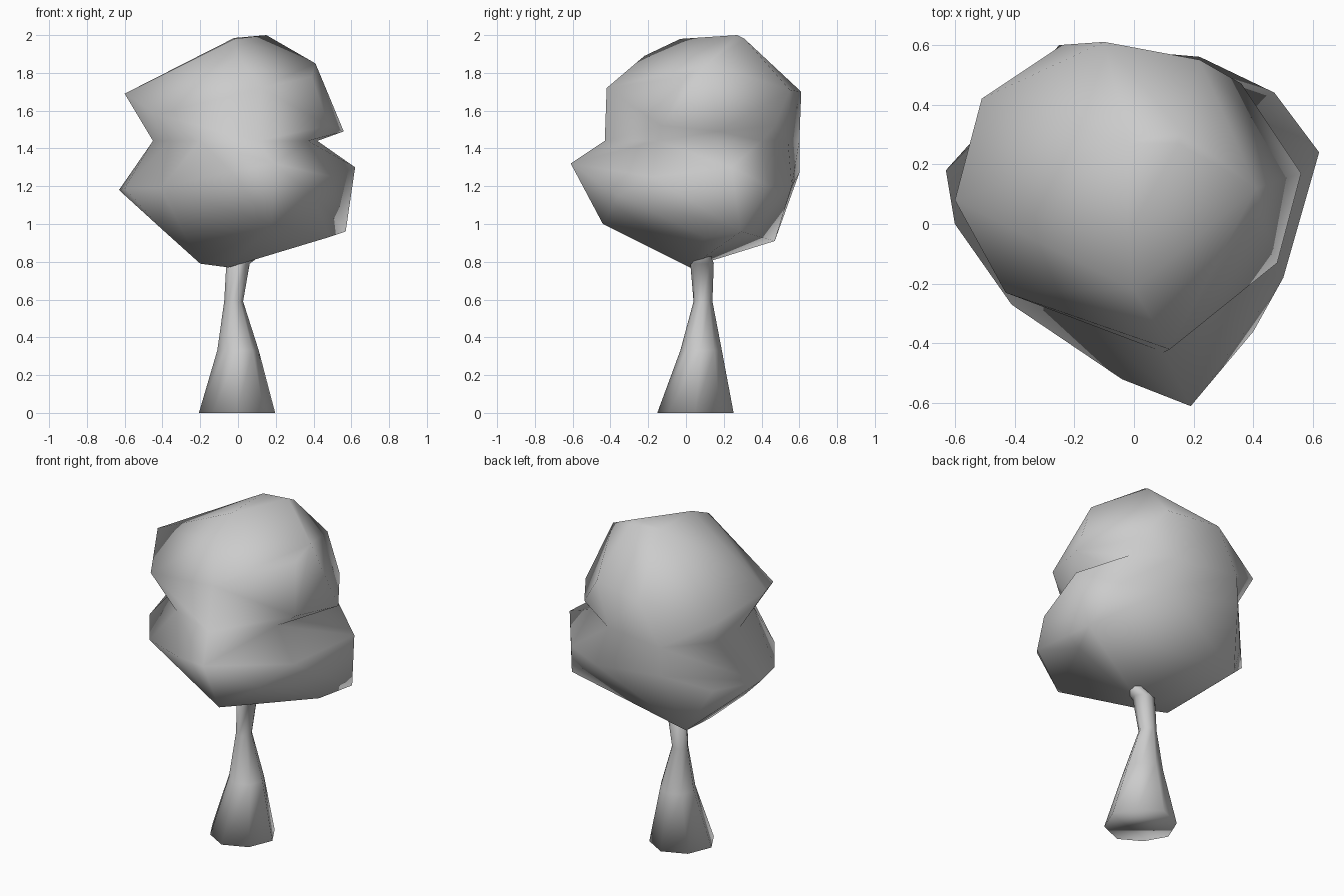
import bpy, bmesh, math

if "Cube" in bpy.data.objects:
    bpy.data.objects.remove(bpy.data.objects["Cube"])


def finish(bm, name):
    bmesh.ops.recalc_face_normals(bm, faces=bm.faces)
    for f in bm.faces:
        f.smooth = True
    mesh = bpy.data.meshes.new(name)
    bm.to_mesh(mesh)
    bm.free()
    obj = bpy.data.objects.new(name, mesh)
    bpy.context.collection.objects.link(obj)
    return obj


def add_lobe(bm, points, ring):
    """Convex lobe of foliage, left open across the waist ring."""
    verts = [bm.verts.new(p) for p in points]
    waist = [bm.verts.new((x, y, WAIST_Z)) for x, y in ring]
    bmesh.ops.convex_hull(bm, input=verts + waist)
    cap = [f for f in bm.faces if all(v in waist for v in f.verts)]
    bmesh.ops.delete(bm, geom=cap, context='FACES')
    loose = [v for v in bm.verts if not v.link_faces]
    bmesh.ops.delete(bm, geom=loose, context='VERTS')


# Foliage: two lumpy lobes sharing a pinched waist
WAIST_Z = 1.44
waist_ring = [(-0.45, 0.12), (-0.44, 0.37), (-0.24, 0.6), (0.15, 0.54),
              (0.36, 0.4), (0.42, 0.12), (0.37, -0.15), (0.1, -0.43),
              (-0.2, -0.31), (-0.36, -0.14)]
upper = [(-0.02, -0.03, 1.98), (-0.02, 0.27, 1.985), (0.15, 0.27, 2.0),
         (0.16, 0.31, 1.98), (0.21, 0.31, 1.9), (0.41, 0.12, 1.85),
         (0.39, 0.0, 1.78), (0.0, -0.22, 1.89), (-0.15, 0.1, 1.89),
         (-0.6, 0.08, 1.69), (-0.51, 0.42, 1.6), (-0.1, 0.61, 1.7),
         (0.22, 0.55, 1.71), (0.56, 0.17, 1.49), (0.36, 0.47, 1.52),
         (0.12, -0.42, 1.72), (-0.43, -0.23, 1.58), (0.48, -0.13, 1.52)]
lower = [(-0.63, 0.18, 1.18), (-0.6, 0.0, 1.19), (-0.41, -0.27, 1.19),
         (-0.04, -0.52, 1.28), (0.19, -0.61, 1.32), (0.4, -0.36, 1.15),
         (0.5, -0.18, 1.25), (0.62, 0.24, 1.3), (0.57, 0.29, 0.96),
         (0.47, 0.44, 1.2), (0.22, 0.56, 1.2), (-0.25, 0.6, 1.27),
         (-0.45, 0.38, 1.15), (0.18, -0.44, 1.0), (-0.4, 0.0, 0.97),
         (-0.2, 0.05, 0.79), (-0.05, 0.02, 0.77), (-0.33, 0.47, 0.91),
         (0.48, 0.1, 0.93)]
bm = bmesh.new()
add_lobe(bm, upper, waist_ring)
add_lobe(bm, lower, waist_ring)
bmesh.ops.remove_doubles(bm, verts=bm.verts, dist=0.0005)
finish(bm, "foliage")

# Trunk: flared base slightly flattened on one diagonal, tip bending sideways
SIDES = 8
sections = [(-0.005, 0.05, 0.0, 0.202), (0.0, 0.08, 0.33, 0.11),
            (-0.023, 0.09, 0.59, 0.05), (0.0, 0.085, 0.79, 0.062),
            (0.14, 0.07, 0.88, 0.045)]
bm = bmesh.new()
rings = []
for cx, cy, z, r in sections:
    ring = []
    for i in range(SIDES):
        k = r * (0.9 if i % 4 == 1 else 1.0)
        a = math.tau * i / SIDES
        ring.append(bm.verts.new((cx + k * math.cos(a), cy + k * math.sin(a), z)))
    rings.append(ring)
for a, b in zip(rings, rings[1:]):
    for i in range(SIDES):
        j = (i + 1) % SIDES
        bm.faces.new((a[i], a[j], b[j], b[i]))
bm.faces.new(rings[0][::-1])
bm.faces.new(rings[-1])
finish(bm, "trunk")
